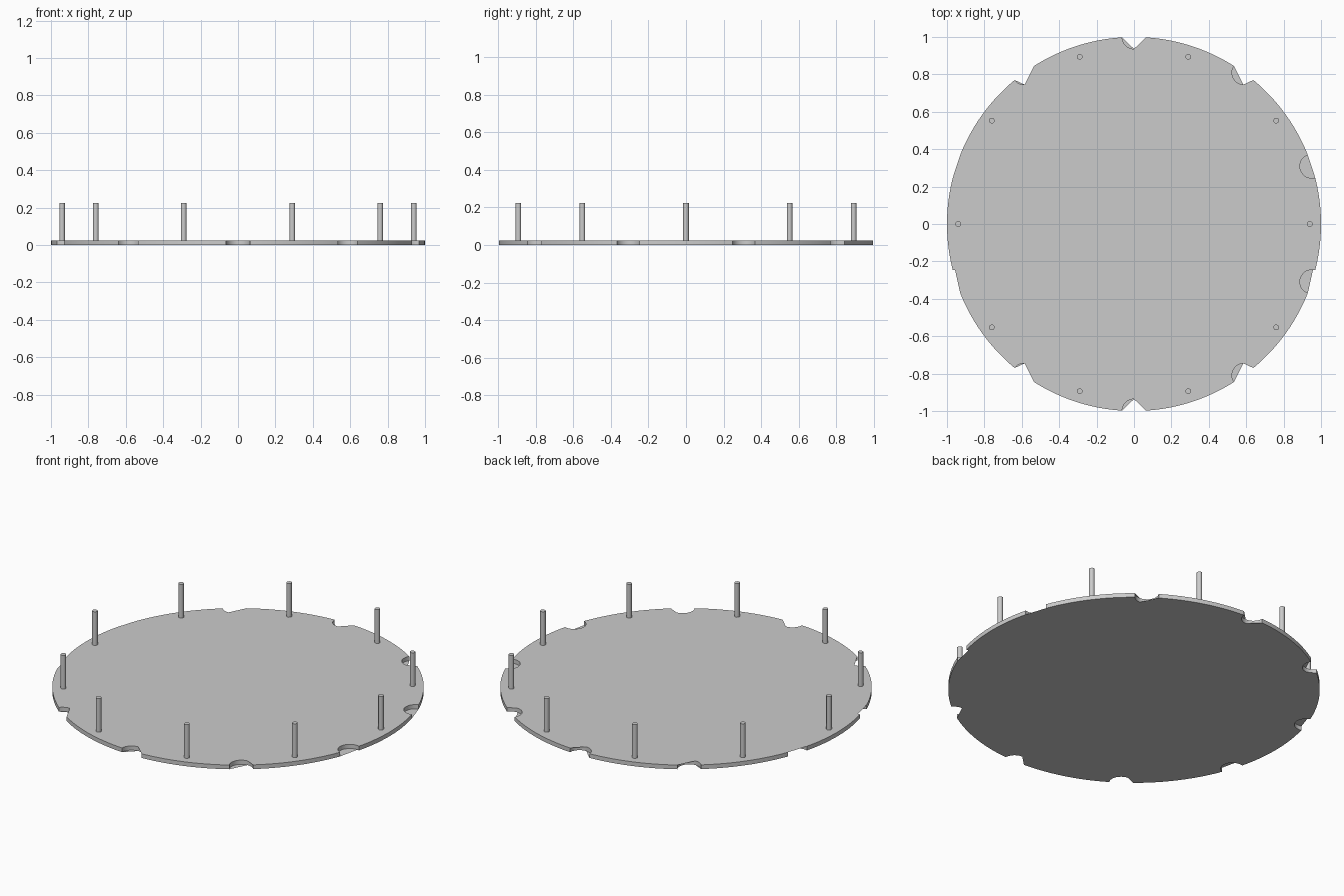
import bpy, bmesh
from math import sin, cos, pi, radians, asin
from mathutils import Vector

if "Cube" in bpy.data.objects:
    bpy.data.objects.remove(bpy.data.objects["Cube"])

THICK, NOTCH_R, PIN_R, PIN_TOP = 0.025, 0.064, 0.015, 0.225
half = 2 * asin(NOTCH_R / 2)          # half angle of a notch opening on the rim


def polar(a, r=1.0):
    return Vector((r * cos(a), r * sin(a)))


# Outline: rim arcs and scalloped notches; each cap bridges one flank of the notches
outline, top_ids, bottom_ids = [], [], []


def add_run(points, top=True, bottom=True):
    start = len(outline)
    outline.extend(points)
    ids = list(range(start, len(outline)))
    if top:
        top_ids.extend(ids)
    if bottom:
        bottom_ids.extend(ids)


for k in range(10):
    mid = radians(18 + 36 * k)
    c = polar(mid)
    first, last = polar(mid - half), polar(mid + half)
    a0 = mid + pi + (pi / 2 - half / 2)
    a1 = mid + pi - (pi / 2 - half / 2)
    arc = [c + polar(a0 + (a1 - a0) * i / 16, NOTCH_R) for i in range(1, 16)]
    add_run([first])
    if k in (0, 4):
        split = len(arc)
    else:
        pick = min if c.y > 0 else max
        split = pick(range(len(arc)), key=lambda i: arc[i].y)
    run_a, run_b = arc[:split], arc[split + 1:]
    apex = arc[split] if split < len(arc) else last
    add_run(run_a, top=apex.y > first.y, bottom=apex.y <= first.y)
    if split < len(arc):
        add_run([apex])
        add_run(run_b, top=last.y > apex.y, bottom=last.y <= apex.y)
    add_run([last])
    # rim arc up to the next notch
    span = radians(36) - 2 * half
    add_run([polar(mid + half + span * i / 12) for i in range(1, 12)])

bm = bmesh.new()
low = [bm.verts.new((p.x, p.y, 0)) for p in outline]
high = [bm.verts.new((p.x, p.y, THICK)) for p in outline]
n = len(outline)
for i in range(n):
    j = (i + 1) % n
    bm.faces.new((low[i], low[j], high[j], high[i])).smooth = True
bm.faces.new([high[i] for i in top_ids])
bm.faces.new([low[i] for i in reversed(bottom_ids)])
mesh = bpy.data.meshes.new("notched_disc")
bm.to_mesh(mesh)
bm.free()
disc = bpy.data.objects.new("notched_disc", mesh)
bpy.context.collection.objects.link(disc)


def smooth(obj):
    bpy.ops.object.select_all(action='DESELECT')
    obj.select_set(True)
    bpy.context.view_layer.objects.active = obj
    bpy.ops.object.shade_smooth_by_angle(angle=radians(30))


smooth(disc)

# Ring of upright pins, midway between notches
for k in range(10):
    p = polar(radians(36 * k), 0.94)
    bpy.ops.mesh.primitive_cylinder_add(vertices=24, radius=PIN_R, depth=PIN_TOP - THICK,
                                        location=(p.x, p.y, (PIN_TOP + THICK) / 2))
    pin = bpy.context.object
    pin.name = f"pin_{k + 1}"
    smooth(pin)
